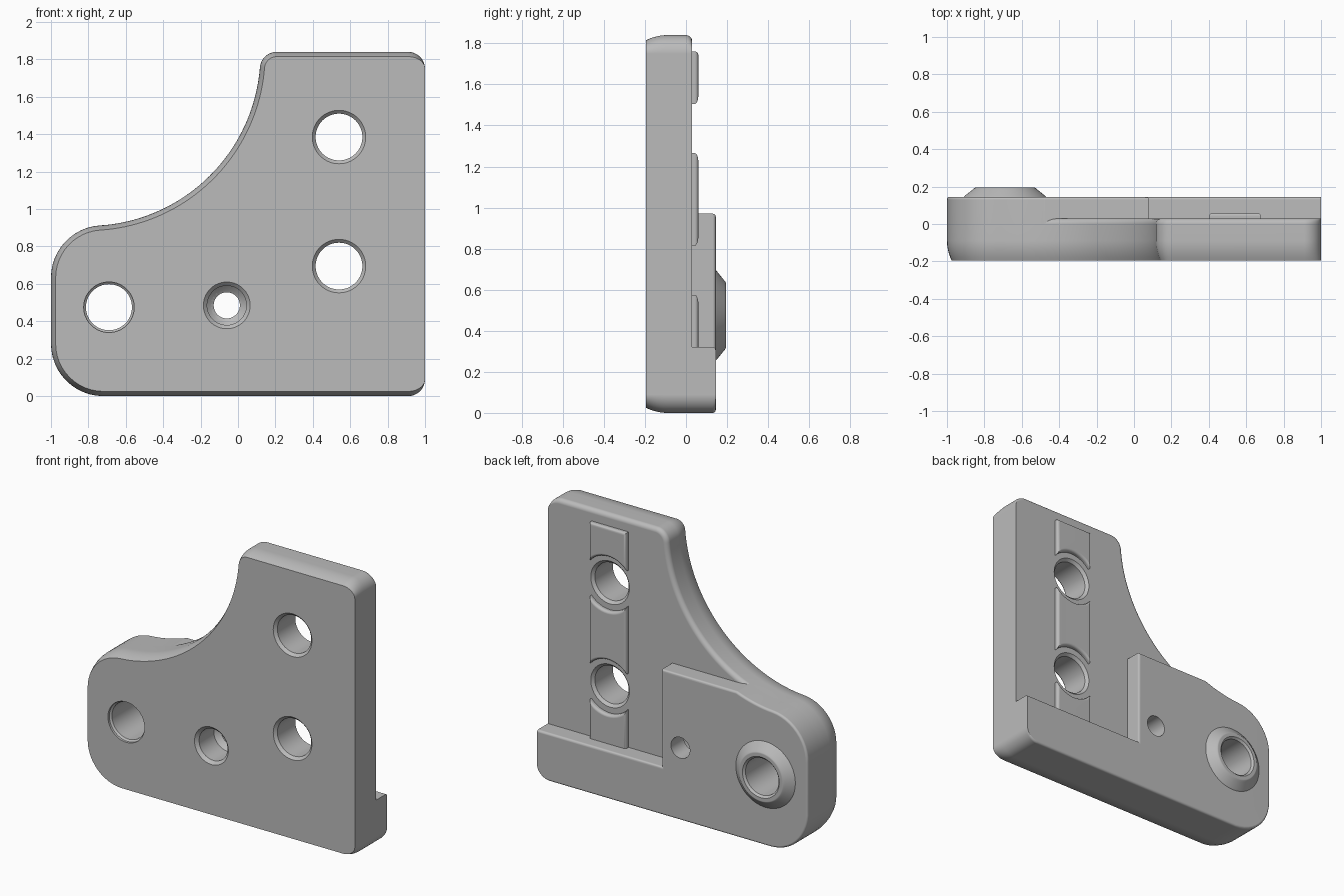
import bpy
import bmesh
from math import sin, cos, pi, radians, asin

cube = bpy.data.objects.get("Cube")
if cube:
    bpy.data.objects.remove(cube, do_unlink=True)

grey = bpy.data.materials.new("light grey")
grey.use_nodes = True
grey.diffuse_color = (0.5, 0.5, 0.5, 1)
grey.node_tree.nodes["Principled BSDF"].inputs["Base Color"].default_value = (0.5, 0.5, 0.5, 1)


def arc(cx, cz, rx, rz, start, end, n=12):
    angles = [radians(start + (end - start) * i / n) for i in range(n + 1)]
    return [(cx + rx * cos(a), cz + rz * sin(a)) for a in angles]


def loft(name, section, profile):
    """Skin section(value) in the xz plane through (y, value) stations."""
    bm = bmesh.new()
    rings = [[bm.verts.new((x, y, z)) for x, z in section(v)] for y, v in profile]
    count = len(rings[0])
    for a, b in zip(rings, rings[1:]):
        for i in range(count):
            j = (i + 1) % count
            bm.faces.new((a[i], a[j], b[j], b[i]))
    bm.faces.new(rings[0])
    bm.faces.new(rings[-1])
    bmesh.ops.recalc_face_normals(bm, faces=bm.faces)
    mesh = bpy.data.meshes.new(name)
    bm.to_mesh(mesh)
    bm.free()
    mesh.materials.append(grey)
    obj = bpy.data.objects.new(name, mesh)
    bpy.context.collection.objects.link(obj)
    return obj


def fillet(y, r, n=6):
    """Stations rounding a back edge that ends at depth y."""
    return [(y - r + r * sin(t), r - r * cos(t)) for t in [pi / 2 * i / n for i in range(n + 1)]]


def round_at(cx, cz):
    return lambda r: arc(cx, cz, r, r, 0, 360 - 360 / 64, 63)


def activate(obj):
    bpy.ops.object.select_all(action='DESELECT')
    obj.select_set(True)
    bpy.context.view_layer.objects.active = obj


def boolean(obj, cutter, operation='DIFFERENCE'):
    activate(obj)
    mod = obj.modifiers.new("cut", 'BOOLEAN')
    mod.operation = operation
    mod.solver = 'EXACT'
    mod.object = cutter
    bpy.ops.object.modifier_apply(modifier=mod.name)


def finish(obj):
    activate(obj)
    bpy.ops.object.shade_smooth_by_angle(angle=radians(32))
    mod = obj.modifiers.new("clean shading", 'WEIGHTED_NORMAL')
    mod.keep_sharp = True


# Bracket outline, inset by d everywhere but along the straight right edge
def outline(d):
    big, small = 0.28 - d, 0.09 - d
    return (arc(-0.72, 0.28, big, big, 180, 270)
            + arc(0.91, 0.09, 0.09, small, 270, 360)
            + arc(0.91, 1.75, 0.09, small, 0, 90)
            + arc(0.207, 1.75, small, small, 90, 175.46)
            + arc(-0.8, 1.83, 0.92 + d, 0.92 + d, -4.54, -86.18, 40)[1:-1]
            + arc(-0.72, 0.633, big, big, 93.82, 180))


# L-shaped limit of the thick back region
def thick_region(d):
    step, wall, top = 0.32 - d, 0.08 - d, 0.97 - d
    return [(-2, -1), (2, -1), (2, step), (wall, step), (wall, top), (-2, top)]


# Front plate with a softly curved front border
front = [(-0.195 + 0.105 * i / 6, 0.025 * (1 - i / 6) ** 2) for i in range(7)]
plate = loft("front_plate", outline, front + fillet(0.03, 0.03))

# Thick back block
block = loft("back_block", outline, [(0, 0)] + fillet(0.145, 0.015))
limit = loft("block_limit", thick_region, [(-0.1, 0)] + fillet(0.145, 0.015) + [(0.3, 0.015)])
boolean(block, limit, 'INTERSECT')

# Raised conical boss around the side hole
boss = loft("hole_boss", round_at(-0.69, 0.475),
            [(0.1, 0.22), (0.145, 0.22), (0.152, 0.213), (0.184, 0.173), (0.191, 0.165), (0.195, 0.157)])

# Holes, widened at their mouths
side_hole = loft("side_hole", round_at(-0.69, 0.475),
                 [(-0.3, 0.135), (-0.18, 0.135), (-0.17, 0.123), (0.182, 0.123), (0.197, 0.138), (0.3, 0.138)])
stepped_hole = loft("stepped_hole", round_at(-0.06, 0.485),
                    [(-0.3, 0.125), (-0.195, 0.125), (-0.175, 0.105), (-0.02, 0.105),
                     (0.0, 0.085), (0.01, 0.07), (0.3, 0.07)])
mount_holes = [loft("mount_hole", round_at(0.54, z),
                    [(-0.3, 0.143), (-0.195, 0.143), (-0.177, 0.125), (0.012, 0.125), (0.032, 0.145), (0.3, 0.145)])
               for z in (0.695, 1.385)]
for cutter in [side_hole, stepped_hole] + mount_holes:
    boolean(plate, cutter)
for cutter in (side_hole, stepped_hole):
    boolean(block, cutter)
boolean(boss, side_hole)


# Raised key pads between the mounting holes, hollowed around each hole
def pad_section(low, high, low_hole, high_hole):
    def section(d):
        half, r = 0.137 - d, 0.182 + d
        swing = 90 - math_degrees(asin(half / r))
        if low_hole:
            bottom = arc(0.54, low_hole, r, r, 180 - swing, swing)
        else:
            bottom = [(0.54 - half, low + d), (0.54 + half, low + d)]
        if high_hole:
            top = arc(0.54, high_hole, r, r, -swing, swing - 180)
        else:
            top = [(0.54 + half, high - d), (0.54 - half, high - d)]
        return bottom + top
    return section


def math_degrees(a):
    return a * 180 / pi


pads = []
for name, spec in {"lower_key_pad": (0.3, 0, 0, 0.695),
                   "middle_key_pad": (0, 0, 0.695, 1.385),
                   "upper_key_pad": (0, 1.76, 1.385, 0)}.items():
    # The asin swing is measured from the x axis towards the hole's centre line
    pads.append(loft(name, pad_section(*spec), [(0.0, 0)] + fillet(0.06, 0.017)))

for cutter in [limit, side_hole, stepped_hole] + mount_holes:
    bpy.data.objects.remove(cutter, do_unlink=True)
for part in [plate, block, boss] + pads:
    finish(part)
